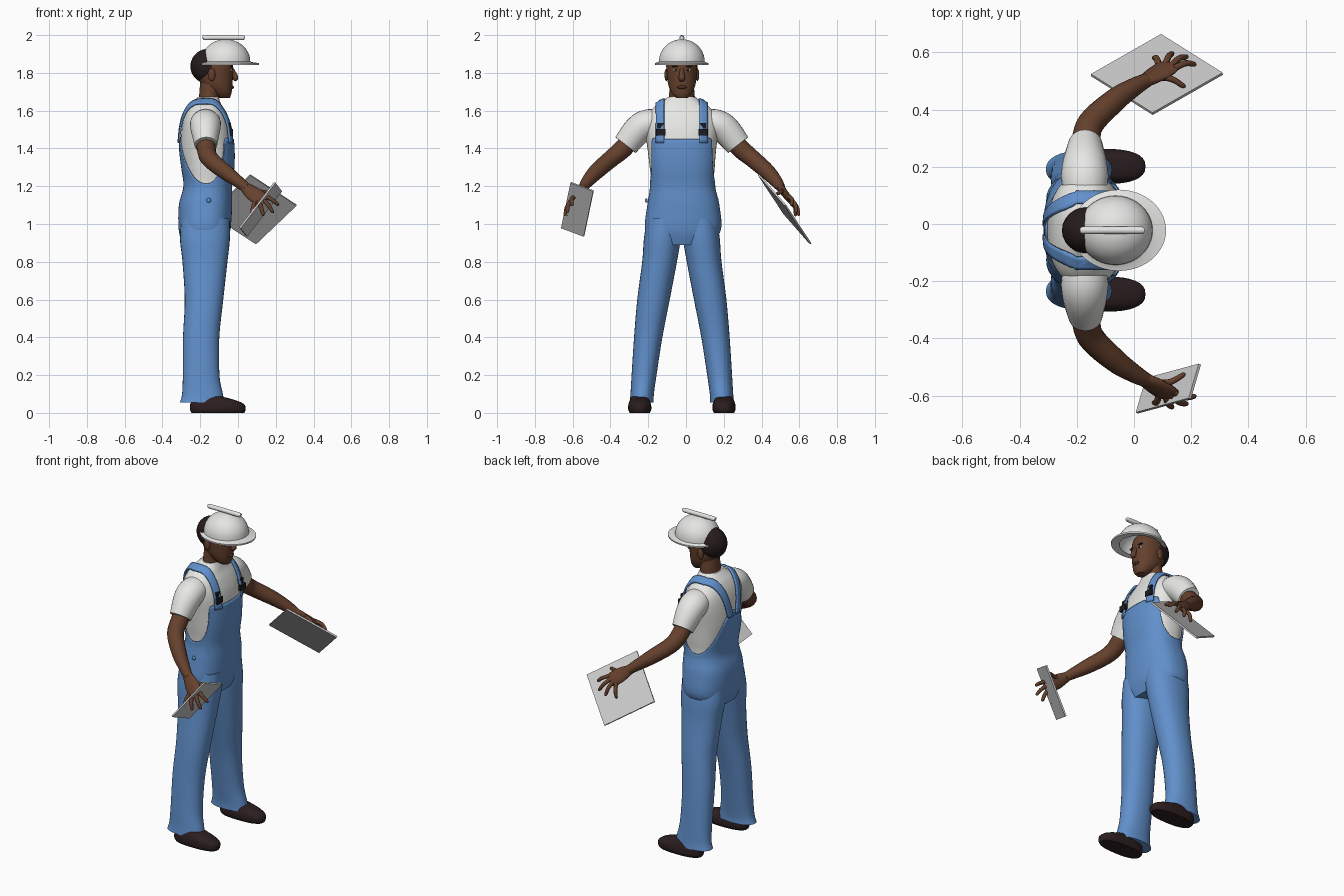
import bpy, bmesh
from math import sin, cos, pi, radians
from mathutils import Vector

if "Cube" in bpy.data.objects:
    bpy.data.objects.remove(bpy.data.objects["Cube"])

MID = -0.022  # y of the body's plane of symmetry


def material(name, r, g, b):
    m = bpy.data.materials.new(name)
    m.use_nodes = True
    m.diffuse_color = (r, g, b, 1)
    bsdf = next(n for n in m.node_tree.nodes if n.type == 'BSDF_PRINCIPLED')
    bsdf.inputs["Base Color"].default_value = (r, g, b, 1)
    bsdf.inputs["Roughness"].default_value = 0.7
    return m


SKIN = material("brown skin", 0.13, 0.052, 0.026)
LIP = material("dark lip", 0.09, 0.03, 0.02)
HAIR = material("dark hair", 0.02, 0.011, 0.011)
WHITE = material("white cotton", 0.8, 0.8, 0.78)
HAT = material("white plastic", 0.78, 0.78, 0.77)
DENIM = material("blue denim", 0.12, 0.28, 0.6)
LEATHER = material("dark leather", 0.025, 0.013, 0.014)
BLACK = material("black buckle", 0.012, 0.012, 0.014)
STEEL = material("pale steel", 0.6, 0.6, 0.6)


def finish(name, bm, mat, mirror=False, y=MID):
    bmesh.ops.recalc_face_normals(bm, faces=bm.faces[:])
    me = bpy.data.meshes.new(name)
    bm.to_mesh(me)
    bm.free()
    me.materials.append(mat)
    me.shade_smooth()
    me.set_sharp_from_angle(angle=radians(42))
    ob = bpy.data.objects.new(name, me)
    ob.location.y = y
    bpy.context.collection.objects.link(ob)
    if mirror:
        mod = ob.modifiers.new("both sides", 'MIRROR')
        mod.use_axis = (False, True, False)
        mod.use_mirror_merge = False
    return ob


def loft(name, rings, mat, mirror=False, caps=(True, True), closed=True):
    bm = bmesh.new()
    grid = [[bm.verts.new(p) for p in ring] for ring in rings]
    n = len(grid[0])
    for a, b in zip(grid, grid[1:]):
        for i in range(n if closed else n - 1):
            j = (i + 1) % n
            bm.faces.new((a[i], a[j], b[j], b[i]))
    for use, ring in zip(caps, (grid[0], grid[-1])):
        if use and closed:
            bm.faces.new(ring)
    return finish(name, bm, mat, mirror)


def smooth(rows, k=5):
    """Catmull-Rom interpolation of tuples."""
    out = []
    for i in range(len(rows) - 1):
        a, b, c, d = (rows[max(0, min(len(rows) - 1, i + o))] for o in (-1, 0, 1, 2))
        for s in range(k):
            t = s / k
            out.append(tuple(q + t / 2 * (r - p + t * (2 * p - 5 * q + 4 * r - s4 + t * (3 * (q - r) + s4 - p)))
                             for p, q, r, s4 in zip(a, b, c, d)))
    return out + [rows[-1]]


def bend(v, n):
    return (1 if v >= 0 else -1) * abs(v) ** (2 / n)


def oval(z, cx, cy, rx, ry, n=2, sides=32):
    return [Vector((cx + rx * bend(cos(2 * pi * i / sides), n),
                    cy + ry * bend(sin(2 * pi * i / sides), n), z)) for i in range(sides)]


def stack(name, rows, mat, mirror=False, n=2, k=5, sides=32):
    """Horizontal ovals (z, x, y, rx, ry)."""
    return loft(name, [oval(*r, n, sides) for r in smooth(rows, k)], mat, mirror)


def tube(name, rows, mat, mirror=False, ref=(1, 0, 0), sides=16, k=5):
    """Ovals along a path (x, y, z, r along ref, r across)."""
    rows = smooth(rows, k)
    pts = [Vector(r[:3]) for r in rows]
    rings = []
    for i, (p, r) in enumerate(zip(pts, rows)):
        d = (pts[min(i + 1, len(pts) - 1)] - pts[max(i - 1, 0)]).normalized()
        u = Vector(ref)
        u = (u - d * u.dot(d)).normalized()
        v = d.cross(u)
        rings.append([p + u * r[3] * cos(2 * pi * j / sides) + v * r[4] * sin(2 * pi * j / sides)
                      for j in range(sides)])
    return loft(name, rings, mat, mirror)


def ball(name, pos, size, mat, mirror=False):
    bm = bmesh.new()
    bmesh.ops.create_uvsphere(bm, u_segments=24, v_segments=14, radius=1)
    bmesh.ops.scale(bm, vec=size, verts=bm.verts)
    bmesh.ops.translate(bm, vec=pos, verts=bm.verts)
    return finish(name, bm, mat, mirror)


def box(name, pos, size, mat, mirror=False):
    bm = bmesh.new()
    bmesh.ops.create_cube(bm, size=1)
    bmesh.ops.scale(bm, vec=size, verts=bm.verts)
    bmesh.ops.translate(bm, vec=pos, verts=bm.verts)
    return finish(name, bm, mat, mirror)


# Torso sections, shared by the shirt, overalls and straps
TORSO = smooth([(0.89, -0.178, 0, 0.105, 0.14), (0.97, -0.177, 0.006, 0.128, 0.192),
                (1.1, -0.172, 0.008, 0.132, 0.182), (1.2, -0.16, 0.004, 0.12, 0.164),
                (1.3, -0.16, 0.002, 0.132, 0.172), (1.4, -0.165, 0, 0.138, 0.182),
                (1.5, -0.168, 0, 0.13, 0.195), (1.57, -0.172, 0, 0.112, 0.185),
                (1.62, -0.172, 0, 0.088, 0.145), (1.65, -0.165, 0, 0.07, 0.098),
                (1.672, -0.158, 0, 0.056, 0.074)], 6)
FULL = 2.4


def torso_at(z):
    for a, b in zip(TORSO, TORSO[1:]):
        if z <= b[0]:
            t = max(0, (z - a[0]) / (b[0] - a[0]))
            return [p + t * (q - p) for p, q in zip(a, b)]
    return list(TORSO[-1])


loft("shirt", [oval(*r, FULL, 64) for r in TORSO if r[0] > 1.05], WHITE)

# Overalls body with a bib in front and a rising back panel
EDGE = smooth([(0, 1.45), (25, 1.45), (49, 1.45), (56, 1.37), (67, 1.27), (90, 1.215),
               (120, 1.245), (145, 1.33), (163, 1.42), (180, 1.46)], 8)


def edge_height(a):
    for p, q in zip(EDGE, EDGE[1:]):
        if a <= q[0]:
            return p[1] + (q[1] - p[1]) * (a - p[0]) / (q[0] - p[0])
    return EDGE[-1][1]


SIDES = 96
rings = []
for step in range(37):
    ring = []
    for i in range(SIDES):
        ang = 360 * i / SIDES
        z = 0.89 + step / 36 * (edge_height(min(ang, 360 - ang)) - 0.89)
        _, cx, cy, rx, ry = torso_at(z)
        ring.append(oval(z, cx, cy, rx + 0.009, ry + 0.009, FULL, SIDES)[i])
    rings.append(ring)
overalls = loft("overalls_body", rings, DENIM, caps=(True, False))
overalls.modifiers.new("cloth", 'SOLIDIFY').thickness = 0.008

stack("trouser_legs", [(0.055, -0.19, -0.213, 0.118, 0.064), (0.1, -0.188, -0.21, 0.108, 0.062),
                       (0.2, -0.195, -0.2, 0.097, 0.066), (0.4, -0.195, -0.178, 0.096, 0.075),
                       (0.6, -0.18, -0.15, 0.102, 0.086), (0.8, -0.175, -0.118, 0.119, 0.092),
                       (0.92, -0.175, -0.104, 0.132, 0.097), (1.03, -0.172, -0.095, 0.128, 0.09)],
      DENIM, True, 2.2)
ball("hip_buttons", (-0.155, -0.188, 1.125), (0.012, 0.007, 0.012), DENIM, True)

# Straps run over the shoulders and converge on the back
rings = []
for step in range(41):
    t = step / 40
    back = max(0, (t - 0.55) / 0.45)
    row = []
    for col in range(5):
        dy = 0.115 - 0.08 * back + 0.021 * (col / 2 - 1)
        top = next(r[0] for r in TORSO[30:] if r[4] <= dy + 0.004 or r is TORSO[-1])
        z = 1.43 + (top - 1.43) * sin(pi * t)
        _, cx, cy, rx, ry = torso_at(z)
        reach = rx * max(0, 1 - (dy / ry) ** FULL) ** (1 / FULL)
        side = 1 if t < 0.5 else -1
        row.append(Vector((cx + side * reach + 0.012 * cos(pi * t), -dy, z + 0.012 * sin(pi * t))))
    rings.append(row)
straps = loft("straps", rings, DENIM, True, closed=False)
mod = straps.modifiers.new("webbing", 'SOLIDIFY')
mod.thickness, mod.offset = 0.01, 0
box("buckles", (-0.035, -0.112, 1.485), (0.016, 0.05, 0.035), BLACK, True)
box("buckle_clips", (-0.047, -0.112, 1.52), (0.018, 0.034, 0.03), BLACK, True)

# Shoes
stack("shoes", [(0, -0.107, -0.223, 0.14, 0.053), (0.018, -0.107, -0.223, 0.147, 0.061),
                (0.045, -0.11, -0.223, 0.143, 0.06), (0.068, -0.13, -0.223, 0.115, 0.052),
                (0.09, -0.175, -0.22, 0.075, 0.045)], LEATHER, True, 2.5)

# Sleeves, arms and hands
tube("sleeves", [(-0.17, -0.1, 1.54, 0.07, 0.065), (-0.172, -0.18, 1.53, 0.082, 0.077),
                 (-0.172, -0.235, 1.495, 0.077, 0.077), (-0.17, -0.298, 1.418, 0.06, 0.068)],
     WHITE, True, sides=28)
tube("arms", [(-0.17, -0.25, 1.47, 0.05, 0.05), (-0.168, -0.31, 1.4, 0.05, 0.05),
              (-0.15, -0.375, 1.345, 0.047, 0.046), (-0.07, -0.452, 1.278, 0.042, 0.042),
              (0, -0.5, 1.225, 0.032, 0.033), (0.045, -0.525, 1.19, 0.026, 0.024)], SKIN, True)
ACROSS = (-0.91, -0.15, -0.38)
tube("palms", [(0.03, -0.518, 1.2, 0.026, 0.022), (0.075, -0.543, 1.165, 0.042, 0.019),
               (0.115, -0.568, 1.135, 0.044, 0.016), (0.13, -0.577, 1.12, 0.036, 0.012)],
     SKIN, True, ACROSS)
FINGERS = {"thumbs": ((0.08, -0.535, 1.17), (0.18, -0.503, 1.16)),
           "index_fingers": ((0.14, -0.565, 1.148), (0.217, -0.582, 1.1)),
           "middle_fingers": ((0.125, -0.57, 1.137), (0.188, -0.61, 1.06)),
           "ring_fingers": ((0.107, -0.573, 1.128), (0.135, -0.622, 1.045)),
           "little_fingers": ((0.088, -0.575, 1.118), (0.07, -0.605, 1.042))}
for name, ends in FINGERS.items():
    a, b = map(Vector, ends)
    bow = Vector((0, -0.01, 0.006))
    tube(name, [(*a, 0.012, 0.012), (*(a.lerp(b, 0.5) + bow), 0.011, 0.011),
                (*a.lerp(b, 0.9), 0.009, 0.009), (*b, 0.003, 0.003)], SKIN, True, ACROSS, 10, 4)

# Neck, head and face
stack("neck", [(1.6, -0.165, 0, 0.058, 0.08), (1.66, -0.155, 0, 0.053, 0.07),
               (1.76, -0.14, 0, 0.06, 0.062)], SKIN)
stack("head", [(1.667, -0.072, 0, 0.028, 0.03), (1.69, -0.085, 0, 0.05, 0.052),
               (1.73, -0.108, 0, 0.078, 0.07), (1.78, -0.12, 0, 0.093, 0.078),
               (1.85, -0.122, 0, 0.096, 0.081), (1.9, -0.118, 0, 0.078, 0.07),
               (1.925, -0.11, 0, 0.04, 0.04)], SKIN, n=2.2)
ball("hair", (-0.16, 0, 1.835), (0.092, 0.083, 0.092), HAIR)
ball("ears", (-0.14, -0.082, 1.79), (0.02, 0.01, 0.033), SKIN, True)
tube("nose", [(-0.032, 0, 1.825, 0.008, 0.009), (-0.018, 0, 1.79, 0.013, 0.014),
              (-0.014, 0, 1.772, 0.015, 0.018), (-0.022, 0, 1.76, 0.008, 0.012)], SKIN)
ball("eyes", (-0.038, -0.033, 1.815), (0.01, 0.014, 0.007), WHITE, True)
ball("pupils", (-0.031, -0.033, 1.815), (0.005, 0.006, 0.006), HAIR, True)
ball("eyebrows", (-0.034, -0.035, 1.834), (0.009, 0.02, 0.004), HAIR, True)
ball("lips", (-0.034, 0, 1.724), (0.014, 0.026, 0.009), LIP)

# Hard hat: hollow shell with a flat brim and a crest
inner = [(1.85 + 0.105 * sin(a), -0.065, 0.122 * cos(a), 0.112 * cos(a))
         for a in (radians(d) for d in range(84, -1, -12))]
brim = [(1.843, -0.053, 0.164, 0.141), (1.852, -0.053, 0.165, 0.142), (1.857, -0.063, 0.137, 0.126)]
outer = [(1.86 + 0.118 * sin(a), -0.065, 0.13 * cos(a), 0.121 * cos(a))
         for a in (radians(d) for d in range(0, 88, 8))]
loft("hard_hat", [oval(z, x, 0, rx, ry, 2, 48) for z, x, rx, ry in inner + brim + outer], HAT)
tube("hat_crest", [(-0.182, 0, 1.985, 0.007, 0.007), (-0.176, 0, 1.986, 0.013, 0.013),
                   (-0.075, 0, 1.987, 0.013, 0.013), (0.024, 0, 1.986, 0.013, 0.013),
                   (0.031, 0, 1.985, 0.007, 0.007)], HAT, ref=(0, 1, 0))


# Flat boards under each hand
def board(name, a, b, d, thick):
    a, b, d = Vector(a), Vector(b), Vector(d)
    half = (b - a).cross(d - a).normalized() * thick / 2
    corners = (a, b, b + d - a, d)
    bm = bmesh.new()
    low, high = ([bm.verts.new(p + half * s) for p in corners] for s in (-1, 1))
    bm.faces.new(low)
    bm.faces.new(high)
    for i in range(4):
        j = (i + 1) % 4
        bm.faces.new((low[i], low[j], high[j], high[i]))
    return finish(name, bm, STEEL, y=0)


board("left_board", (0.095, 0.66, 0.895), (0.31, 0.525, 1.1), (-0.15, 0.52, 1.055), 0.01)
board("right_board", (0.195, -0.61, 1.22), (0.23, -0.49, 1.175), (0.01, -0.66, 0.98), 0.01)
